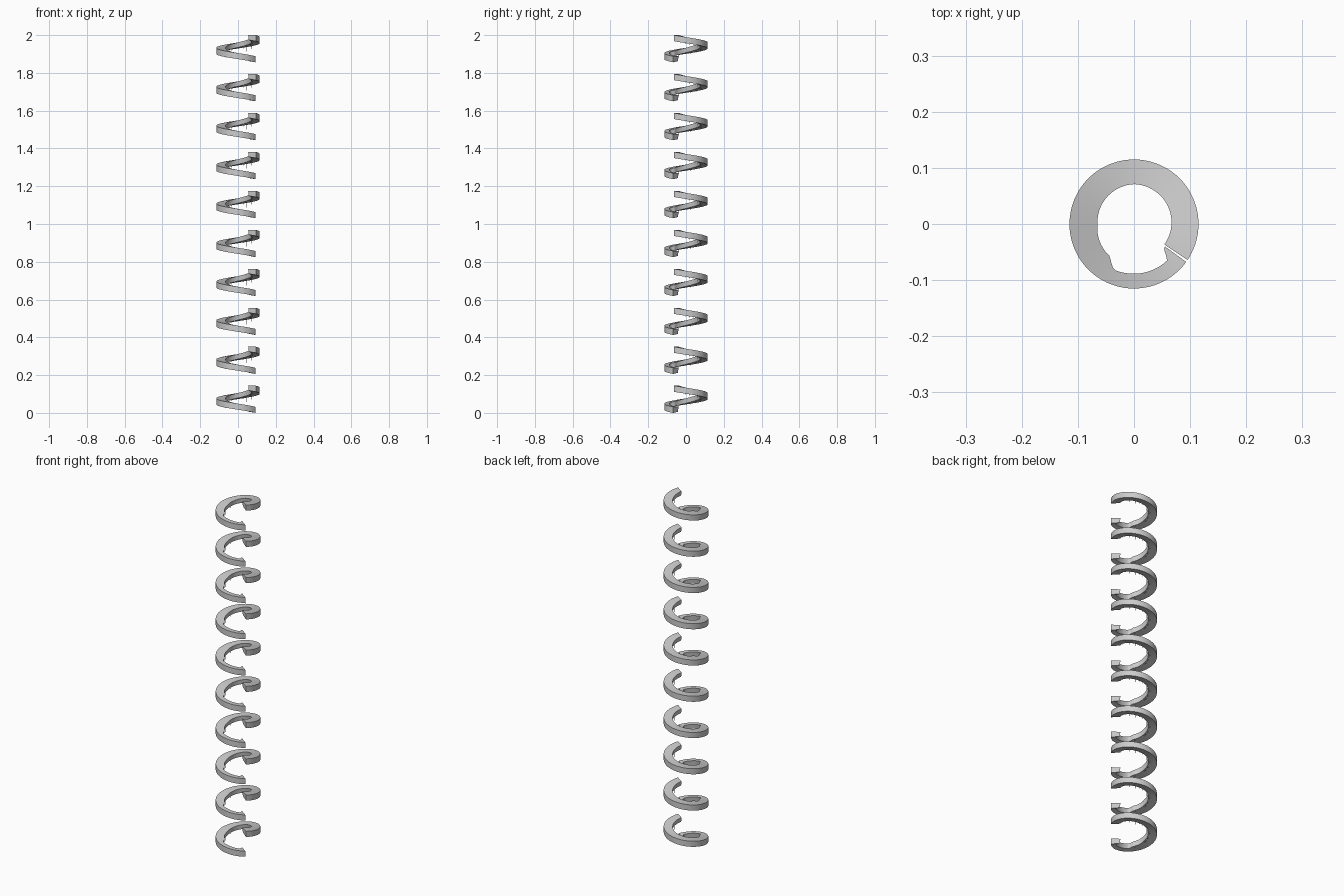
import bpy, bmesh, math, random
from mathutils import Vector

random.seed(4)
cube = bpy.data.objects.get("Cube")
if cube:
    bpy.data.objects.remove(cube, do_unlink=True)

OUTER, HEIGHT, RISE = 0.115, 0.032, 0.112
START, SWEEP, STEPS = -36, 358, 90
COUNT = 10
PITCH = (2 - HEIGHT - RISE) / (COUNT - 1)

grey = bpy.data.materials.new("light_grey")
grey.use_nodes = True
colour = (0.6, 0.6, 0.6, 1)
grey.diffuse_color = colour
grey.node_tree.nodes["Principled BSDF"].inputs["Base Color"].default_value = colour


def inner_radius(turn):
    """Inner edge: narrow band along the front, wider and uneven elsewhere."""
    knots = [(0, 0.068), (4, 0.07), (12, 0.088), (78, 0.089), (90, 0.072),
             (144, 0.065), (234, 0.071), (300, 0.068), (360, 0.065)]
    for (a, ra), (b, rb) in zip(knots, knots[1:]):
        if turn <= b:
            return ra + (rb - ra) * (turn - a) / (b - a)
    return knots[-1][1]


def point(turn, radius, lift):
    """Point on the ramp, which climbs clockwise from the front left."""
    a = math.radians(START - turn)
    return Vector((radius * math.cos(a), radius * math.sin(a), RISE * turn / SWEEP + lift))


def finish(bm, name):
    bmesh.ops.recalc_face_normals(bm, faces=bm.faces)
    mesh = bpy.data.meshes.new(name)
    bm.to_mesh(mesh)
    bm.free()
    mesh.materials.append(grey)
    return mesh


# One ramp: a four-sided section swept along the helix
bm = bmesh.new()
rings = []
for i in range(STEPS + 1):
    turn = SWEEP * i / STEPS
    r = inner_radius(turn)
    section = [(OUTER, 0), (OUTER, HEIGHT), (r, HEIGHT), (r + 0.004, 0.006)]
    rings.append([bm.verts.new(point(turn, *p)) for p in section])
for a, b in zip(rings, rings[1:]):
    for j in range(4):
        k = (j + 1) % 4
        bm.faces.new((a[j], a[k], b[k], b[j]))
bm.faces.new(rings[0])
bm.faces.new(rings[-1])
ramp_mesh = finish(bm, "ramp")

# Thin hanging spikes along the inner edge
bm = bmesh.new()
for i in range(14):
    turn = 100 + 17 * i + random.uniform(-5, 5)
    r = inner_radius(turn) + random.uniform(0.005, 0.01)
    base = [bm.verts.new(point(turn + d, r + o, 0.008))
            for d, o in ((-1, 0), (1, 0), (0, 0.003))]
    tip = bm.verts.new(point(turn, r, -random.uniform(0.008, 0.03)))
    for j in range(3):
        bm.faces.new((base[j], base[(j + 1) % 3], tip))
    bm.faces.new(base)
spike_mesh = finish(bm, "hanging_spikes")

# Stack the ramps in a column
for n in range(COUNT):
    for mesh in (ramp_mesh, spike_mesh):
        part = bpy.data.objects.new(f"{mesh.name}_{n + 1}", mesh)
        part.location.z = n * PITCH
        bpy.context.collection.objects.link(part)

# Smooth the curved walls, keep the rims sharp
bpy.ops.object.select_all(action="DESELECT")
first = bpy.data.objects["ramp_1"]
first.select_set(True)
bpy.context.view_layer.objects.active = first
bpy.ops.object.shade_smooth_by_angle(angle=math.radians(30))
